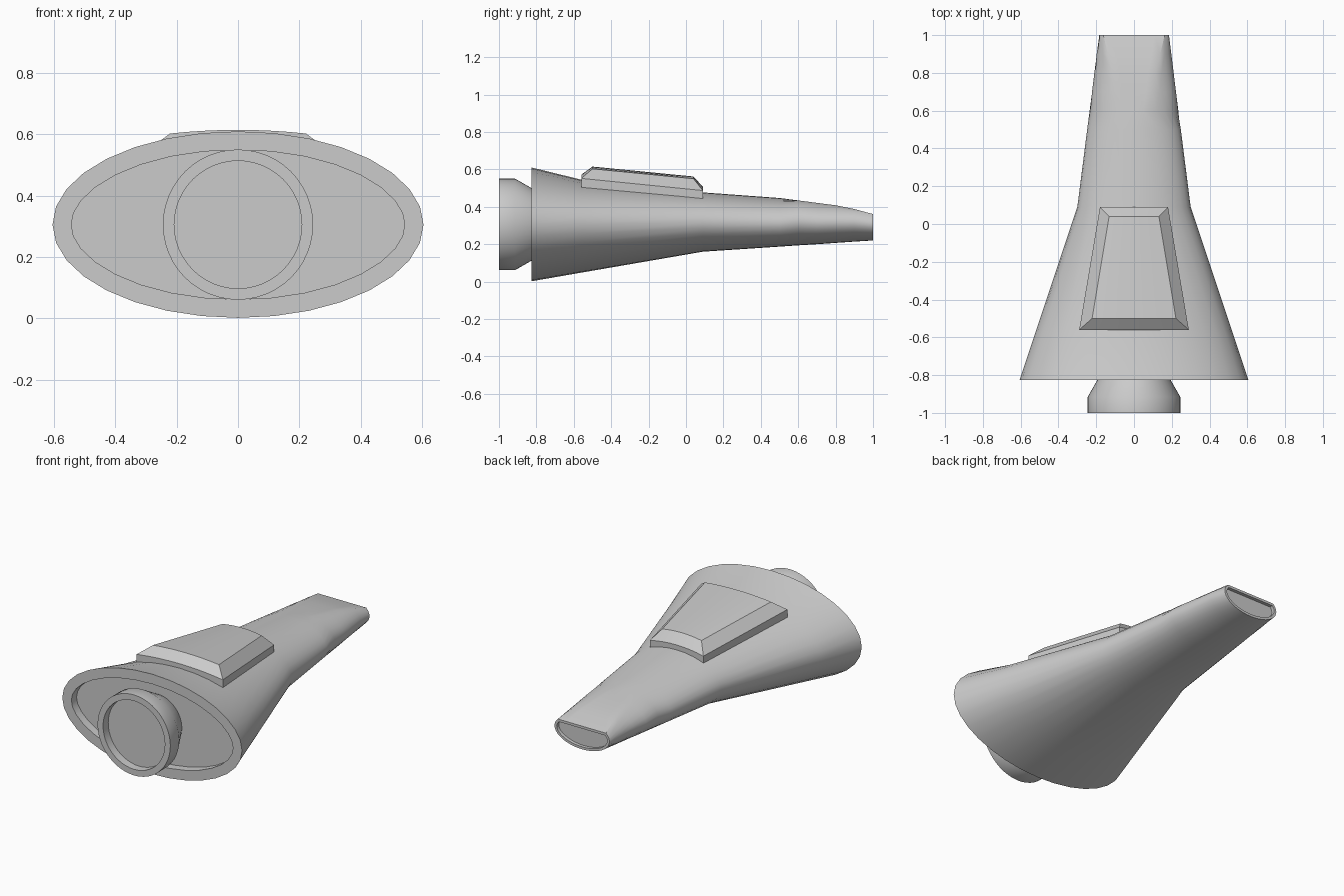
import bpy, bmesh
from math import sin, cos, asin, pi, radians

if "Cube" in bpy.data.objects:
    bpy.data.objects.remove(bpy.data.objects["Cube"])


def finish(bm, name):
    bmesh.ops.recalc_face_normals(bm, faces=bm.faces[:])
    me = bpy.data.meshes.new(name)
    bm.to_mesh(me)
    bm.free()
    ob = bpy.data.objects.new(name, me)
    bpy.context.collection.objects.link(ob)
    bpy.ops.object.select_all(action='DESELECT')
    ob.select_set(True)
    bpy.context.view_layer.objects.active = ob
    bpy.ops.object.shade_smooth_by_angle(angle=radians(30))
    return ob


def loft(bm, rings):
    """Skin a list of closed rings, return the vertex loops."""
    loops = [[bm.verts.new(p) for p in r] for r in rings]
    for a, b in zip(loops, loops[1:]):
        n = len(a)
        for i in range(n):
            bm.faces.new((a[i], a[(i + 1) % n], b[(i + 1) % n], b[i]))
    return loops


def recess(bm, loop, rim, dy):
    """Cap a loop, leave a flat rim and sink the middle along y."""
    face = bm.faces.new(loop)
    bm.normal_update()
    bmesh.ops.inset_region(bm, faces=[face], thickness=rim, use_even_offset=True)
    res = bmesh.ops.extrude_discrete_faces(bm, faces=[face])
    bmesh.ops.translate(bm, verts=res['faces'][0].verts[:], vec=(0, dy, 0))


def section(y, rx, c, low, top, flat=None):
    """Ellipse with separate upper and lower heights, optionally cut flat on top."""
    t = radians(56.25) if flat is None else asin((flat - c) / (top - c))
    angles = [t + (pi - 2 * t) * i / 6 for i in range(6)]
    angles += [pi - t + (pi + 2 * t) * i / 26 for i in range(26)]
    ring = []
    for i, a in enumerate(angles):
        s = sin(a)
        z = c + s * (top - c if s > 0 else c - low)
        x = rx * cos(a)
        if flat is not None and i <= 6:
            z = flat
            x = rx * cos(t) * (1 - i / 3)
        ring.append((x, y, z))
    return ring


# Flared oval body narrowing to a flat-topped tip
bm = bmesh.new()
loops = loft(bm, [
    section(-0.825, 0.605, 0.306, 0.002, 0.61),
    section(-0.56, 0.517, 0.309, 0.048, 0.545),
    section(0.09, 0.30, 0.316, 0.16, 0.477),
    section(0.50, 0.248, 0.316, 0.187, 0.447),
    section(0.60, 0.235, 0.316, 0.194, 0.440, 0.434),
    section(0.70, 0.223, 0.316, 0.20, 0.432, 0.421),
    section(0.80, 0.210, 0.316, 0.207, 0.425, 0.408),
    section(0.90, 0.198, 0.316, 0.214, 0.417, 0.388),
    section(1.0, 0.185, 0.316, 0.22, 0.41, 0.361),
])
recess(bm, loops[0][::-1], 0.06, 0.05)
recess(bm, loops[-1], 0.015, -0.02)
finish(bm, "body")

# Round connector at the wide end
bm = bmesh.new()
profile = [(0.165, -0.775), (0.245, -0.915), (0.245, -1.0), (0.208, -1.0), (0.208, -0.95)]
loops = loft(bm, [[(r * cos(2 * pi * i / 48), y, 0.306 + r * sin(2 * pi * i / 48))
                   for i in range(48)] for r, y in profile])
bm.faces.new(loops[-1])
finish(bm, "rear_connector")

# Raised chamfered panel on top, slightly arched across
N = 9


def panel_ring(front, back, drop):
    pts = []
    for (x, y, z), d in ((front, 1), (back, -1)):
        for i in range(N):
            u = d * (2 * i / (N - 1) - 1)
            pts.append((x * u, y, z - drop * u * u))
    return pts


bm = bmesh.new()
loops = loft(bm, [
    panel_ring((0.29, -0.56, 0.48), (0.18, 0.09, 0.43), 0.02),
    panel_ring((0.29, -0.56, 0.572), (0.18, 0.09, 0.507), 0.02),
    panel_ring((0.222, -0.50, 0.615), (0.132, 0.04, 0.562), 0.012),
])
top = loops[-1]
for i in range(N - 1):
    bm.faces.new((top[i], top[i + 1], top[2 * N - 2 - i], top[2 * N - 1 - i]))
finish(bm, "top_panel")
